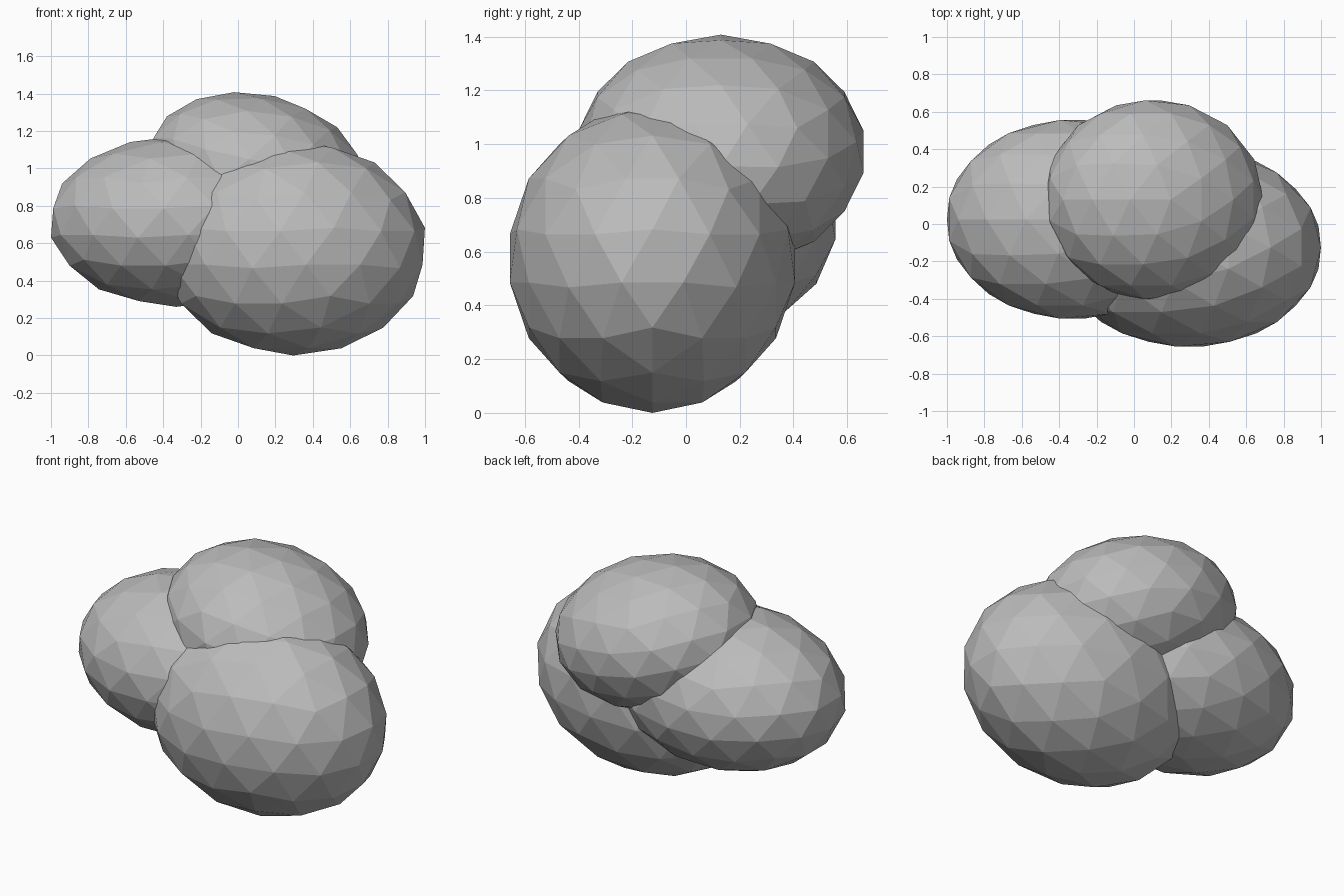
import bpy, bmesh
from math import radians, sin, acos
from mathutils import Matrix, Vector

cube = bpy.data.objects.get("Cube")
if cube:
    bpy.data.objects.remove(cube, do_unlink=True)

stone = bpy.data.materials.new("grey_stone")
stone.use_nodes = True
GREY = (0.5, 0.5, 0.5, 1)
stone.diffuse_color = GREY
stone.node_tree.nodes["Principled BSDF"].inputs["Base Color"].default_value = GREY


def geodesic_points():
    """Icosahedron corners, equal-angle thirds of its edges, and face centres."""
    bm = bmesh.new()
    bmesh.ops.create_icosphere(bm, subdivisions=1, radius=1)
    points = [v.co.normalized() for v in bm.verts]
    for edge in bm.edges:
        a, b = (v.co.normalized() for v in edge.verts)
        angle = acos(a.dot(b))
        near, far = sin(angle / 3), sin(2 * angle / 3)
        points += [(a * far + b * near).normalized(), (a * near + b * far).normalized()]
    points += [f.calc_center_median().normalized() for f in bm.faces]
    bm.free()
    return points


POINTS = geodesic_points()


def boulder(name, centre, radii, tilt=0):
    """Flat-faced ellipsoid, tilted about the y axis."""
    bm = bmesh.new()
    shape = (Matrix.Translation(Vector(centre))
             @ Matrix.Rotation(radians(tilt), 4, 'Y')
             @ Matrix.Diagonal((*radii, 1))
             @ Matrix.Rotation(radians(180), 4, 'Z'))
    for p in POINTS:
        bm.verts.new(p)
    bmesh.ops.convex_hull(bm, input=bm.verts[:])
    bmesh.ops.transform(bm, matrix=shape, verts=bm.verts[:])
    bmesh.ops.recalc_face_normals(bm, faces=bm.faces[:])
    mesh = bpy.data.meshes.new(name)
    bm.to_mesh(mesh)
    bm.free()
    mesh.materials.append(stone)
    obj = bpy.data.objects.new(name, mesh)
    bpy.context.collection.objects.link(obj)
    return obj


# Three overlapping lobes
boulder("front_lobe", (0.295, -0.125, 0.575), (0.717, 0.54, 0.575))
boulder("right_lobe", (-0.33, 0.025, 0.716), (0.682, 0.54, 0.456))
boulder("top_lobe", (0.10, 0.13, 0.972), (0.60, 0.54, 0.426), tilt=13)
